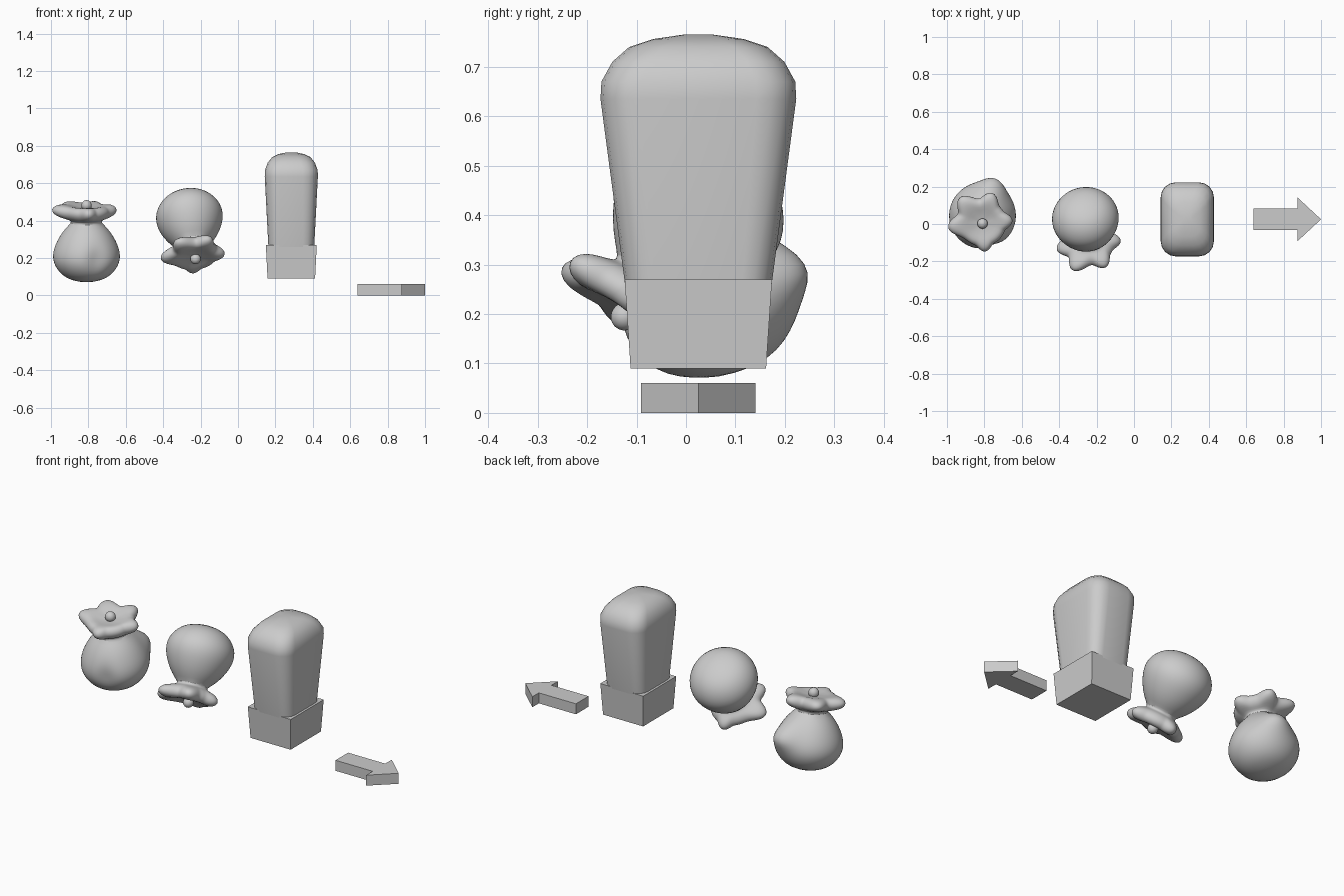
import bpy, bmesh
from math import sin, cos, pi, exp, radians, atan2

if "Cube" in bpy.data.objects:
    bpy.data.objects.remove(bpy.data.objects["Cube"])


def finish(name, bm, smooth=None):
    bmesh.ops.recalc_face_normals(bm, faces=bm.faces)
    me = bpy.data.meshes.new(name)
    bm.to_mesh(me)
    bm.free()
    ob = bpy.data.objects.new(name, me)
    bpy.context.collection.objects.link(ob)
    if smooth:
        bpy.ops.object.select_all(action='DESELECT')
        ob.select_set(True)
        bpy.context.view_layer.objects.active = ob
        bpy.ops.object.shade_smooth_by_angle(angle=radians(smooth))
    return ob


def skin(bm, rings):
    # bridge closed loops of points and cap both ends
    loops = [[bm.verts.new(p) for p in r] for r in rings]
    n = len(loops[0])
    for a, b in zip(loops, loops[1:]):
        for i in range(n):
            j = (i + 1) % n
            bm.faces.new((a[i], a[j], b[j], b[i]))
    bm.faces.new(loops[0][::-1])
    bm.faces.new(loops[-1])


def angle_gap(a, b):
    return atan2(sin(a - b), cos(a - b))


# (radius, height, ruffle weight) from the base of a sack to its gathered top
SACK = [(.02, -.138, 0), (.08, -.128, 0), (.125, -.105, 0), (.158, -.07, 0),
        (.177, -.03, 0), (.18, .005, 0), (.174, .04, 0), (.158, .08, 0),
        (.132, .125, 0), (.10, .162, 0), (.08, .182, .1), (.085, .195, .2),
        (.125, .205, .7), (.16, .218, 1), (.178, .24, 1), (.172, .262, 1),
        (.145, .276, .9), (.105, .276, .6), (.06, .265, .2), (.015, .26, 0)]
LOBES = [(-85, .90), (5, .93), (72, .98), (132, 1.06), (187, 1.07)]


def sack(name, loc, tilt, bulge):
    n = 60
    rings = []
    for r, z, w in SACK:
        ring = []
        for i in range(n):
            t = 2 * pi * i / n
            lobe = max(s * (.68 + .32 * exp(-(angle_gap(t, radians(a)) / .36) ** 2))
                       for a, s in LOBES)
            rr = r * (1 - w + w * lobe)
            zz = z + w * .03 * (lobe - .85)
            if bulge and w == 0 and z < .17:
                # pushed-out fold at the back, soft dent at the front
                rr += .055 * exp(-(angle_gap(t, radians(72)) / .42) ** 2
                                 - ((z - .06) / .065) ** 2)
                rr -= .02 * exp(-(angle_gap(t, radians(-72)) / .3) ** 2
                                - (z / .06) ** 2)
            ring.append((rr * cos(t), rr * sin(t), zz))
        rings.append(ring)
    bm = bmesh.new()
    skin(bm, rings)
    body = finish(name, bm, 60)
    body.modifiers.new("soften", 'SUBSURF').levels = 1
    # small knob in the middle of the ruffle
    bm = bmesh.new()
    bmesh.ops.create_uvsphere(bm, u_segments=20, v_segments=12, radius=.028)
    bmesh.ops.translate(bm, verts=bm.verts, vec=(0, 0, .275))
    knob = finish(name + "_knob", bm, 60)
    for ob in (body, knob):
        ob.location = loc
        ob.rotation_euler = tilt


sack("upright_sack", (-.81, .045, .21), (radians(9), 0, 0), True)
sack("upturned_sack", (-.26, .03, .42), (radians(145), 0, radians(12)), False)

CX, CY = .285, .025


def rounded_rect(hx, hy, z, r, k=5):
    pts = []
    for q, (sx, sy) in enumerate([(1, 1), (-1, 1), (-1, -1), (1, -1)]):
        for i in range(k):
            a = (q + i / (k - 1)) * pi / 2
            pts.append((CX + sx * (hx - r) + r * cos(a),
                        CY + sy * (hy - r) + r * sin(a), z))
    return pts


# tapered block with rounded top
bm = bmesh.new()
skin(bm, [rounded_rect(*p) for p in [
    (.122, .147, .25, .06), (.142, .198, .635, .08), (.141, .196, .67, .08),
    (.126, .174, .71, .075), (.102, .14, .74, .07), (.068, .092, .756, .05),
    (.025, .03, .765, .02)]])
finish("rounded_block", bm, 40)

# square base under the block
bm = bmesh.new()
skin(bm, [[(CX + x * hx, CY + y * hy, z)
           for x, y in [(-1, -1), (1, -1), (1, 1), (-1, 1)]]
          for hx, hy, z in [(.127, .137, .09), (.136, .149, .27)]])
finish("block_base", bm)

# flat arrow on the ground
half = [(.64, -.057), (.875, -.057), (.875, -.116)]
outline = half + [(1.0, 0)] + [(x, -y) for x, y in reversed(half)]
bm = bmesh.new()
skin(bm, [[(x, y + CY, z) for x, y in outline] for z in (0, .06)])
finish("arrow", bm)
